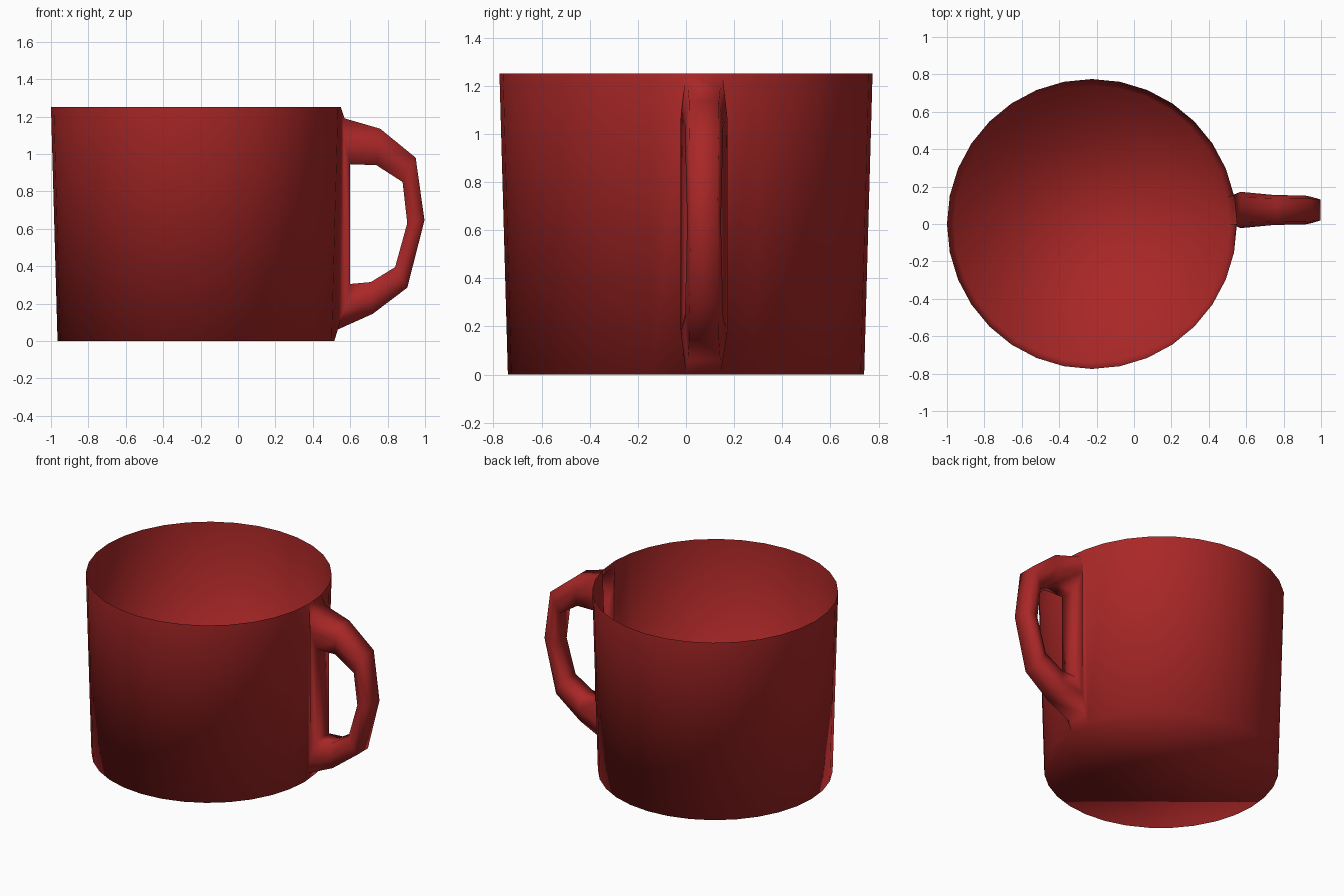
import bpy, bmesh, math

if "Cube" in bpy.data.objects:
    bpy.data.objects.remove(bpy.data.objects["Cube"])

red = bpy.data.materials.new("mug red")
red.diffuse_color = (0.40, 0.02, 0.02, 1)
red.use_nodes = True
red.node_tree.nodes["Principled BSDF"].inputs["Base Color"].default_value = red.diffuse_color

CX, SIDES, HEIGHT = -0.225, 32, 1.25
R_TOP, R_BOT = 0.775, 0.74
HY = 0.075                      # handle centre line in y

bm = bmesh.new()


def ring(r, z):
    return [bm.verts.new((CX + r * math.cos(2 * math.pi * i / SIDES),
                          r * math.sin(2 * math.pi * i / SIDES), z))
            for i in range(SIDES)]


# Cup: thin tapered wall and floor, leaving out the panel that becomes the handle
bot, top = ring(R_BOT, 0), ring(R_TOP, HEIGHT)
bm.faces.new(bot[::-1])
for i in range(1, SIDES):
    j = (i + 1) % SIDES
    bm.faces.new((bot[i], bot[j], top[j], top[i]))

# Handle: six-sided sections; outer x, z, inner x, z, middle half width, edge half width
stations = [
    (0.57, 1.19, 0.60, 0.945, 0.097, 0.068),
    (0.76, 1.135, 0.74, 0.94, 0.080, 0.062),
    (0.95, 0.98, 0.88, 0.85, 0.077, 0.060),
    (0.997, 0.645, 0.905, 0.63, 0.070, 0.056),
    (0.905, 0.285, 0.84, 0.395, 0.077, 0.060),
    (0.72, 0.145, 0.71, 0.315, 0.080, 0.062),
    (0.53, 0.06, 0.60, 0.305, 0.097, 0.068),
]
loops = []
for k, (ox, oz, ix, iz, wm, we) in enumerate(stations):
    mx, mz = (ox + ix) / 2, (oz + iz) / 2
    if k in (0, len(stations) - 1):
        mx = 0.57
    pts = [(ox, -we, oz), (ox, we, oz), (mx, wm, mz),
           (ix, we, iz), (ix, -we, iz), (mx, -wm, mz)]
    loops.append([bm.verts.new((x, HY + y, z)) for x, y, z in pts])
for a, b in zip(loops, loops[1:]):
    for i in range(6):
        j = (i + 1) % 6
        bm.faces.new((a[i], a[j], b[j], b[i]))

# Raised pad joining both handle ends to the open panel of the cup
t, b = loops[0], loops[-1]
bm.faces.new((t[3], t[4], b[4], b[3]))
bm.faces.new((top[0], top[1], t[1], t[0]))
bm.faces.new((bot[0], bot[1], b[1], b[0]))
for w, o, m, n in ((0, 0, 5, 4), (1, 1, 2, 3)):
    bm.faces.new((t[m], t[n], b[n], b[m]))
    bm.faces.new((top[w], t[o], t[m]))
    bm.faces.new((top[w], t[m], b[m], bot[w]))
    bm.faces.new((bot[w], b[m], b[o]))

# Consistent outward normals, smooth all over
bmesh.ops.recalc_face_normals(bm, faces=bm.faces[:])
bm.faces.ensure_lookup_table()
if bm.faces[0].normal.z > 0:
    bmesh.ops.reverse_faces(bm, faces=bm.faces[:])
for f in bm.faces:
    f.smooth = True

mesh = bpy.data.meshes.new("mug")
bm.to_mesh(mesh)
bm.free()
mesh.materials.append(red)
bpy.context.collection.objects.link(bpy.data.objects.new("mug", mesh))
